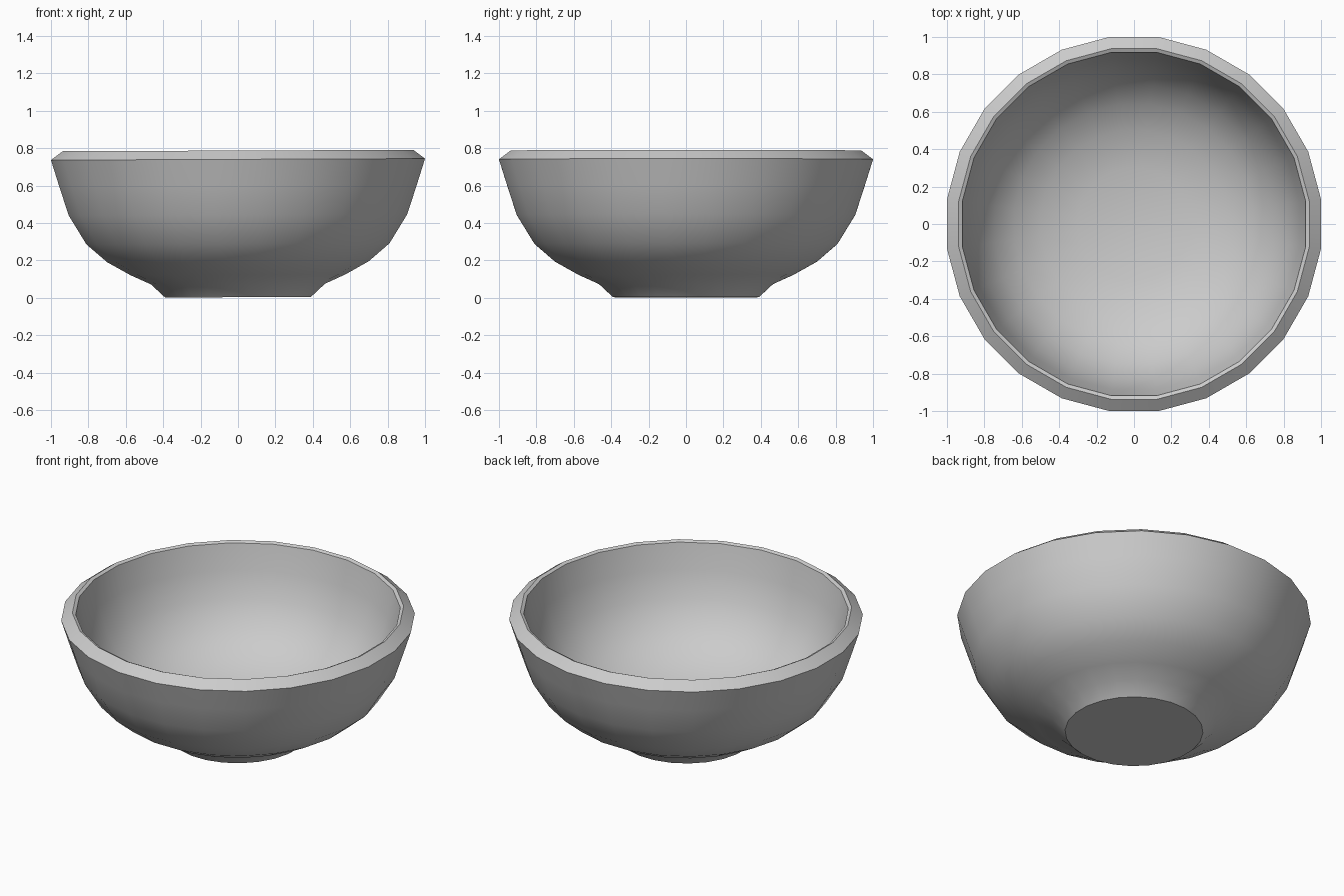
import bpy, bmesh, math

if "Cube" in bpy.data.objects:
    bpy.data.objects.remove(bpy.data.objects["Cube"])

SIDES = 24
APOTHEM = math.cos(math.pi / SIDES)

# Cross-section measured to the flats: foot, outer wall, rim, inner wall
profile = [
    (0.39, 0.0), (0.465, 0.07), (0.575, 0.12), (0.70, 0.19), (0.81, 0.285),
    (0.905, 0.44), (0.957, 0.60), (1.0, 0.737), (0.937, 0.784), (0.918, 0.775),
    (0.885, 0.62), (0.835, 0.46), (0.745, 0.32), (0.64, 0.23), (0.50, 0.155),
    (0.30, 0.105),
]


def lathe(name, points, bottom_z, inner_z):
    bm = bmesh.new()
    rings = []
    for r, z in points:
        ring = []
        for i in range(SIDES):
            a = 2 * math.pi * (i + 0.5) / SIDES
            ring.append(bm.verts.new((r / APOTHEM * math.cos(a),
                                      r / APOTHEM * math.sin(a), z)))
        rings.append(ring)
    for low, high in zip(rings, rings[1:]):
        for i in range(SIDES):
            j = (i + 1) % SIDES
            bm.faces.new((low[i], low[j], high[j], high[i]))
    # Underside and inside floor
    for ring, z in ((rings[0], bottom_z), (rings[-1], inner_z)):
        centre = bm.verts.new((0, 0, z))
        for i in range(SIDES):
            bm.faces.new((ring[i], ring[(i + 1) % SIDES], centre))
    # The bowl leans very slightly towards -x
    for v in bm.verts:
        v.co.z += 0.004 * (v.co.x + 0.8)
    bmesh.ops.recalc_face_normals(bm, faces=bm.faces)
    mesh = bpy.data.meshes.new(name)
    bm.to_mesh(mesh)
    bm.free()
    obj = bpy.data.objects.new(name, mesh)
    bpy.context.collection.objects.link(obj)
    return obj


bowl = lathe("bowl", profile, 0.0, 0.09)
bpy.context.view_layer.objects.active = bowl
bowl.select_set(True)
bpy.ops.object.shade_smooth_by_angle(angle=math.radians(35))
